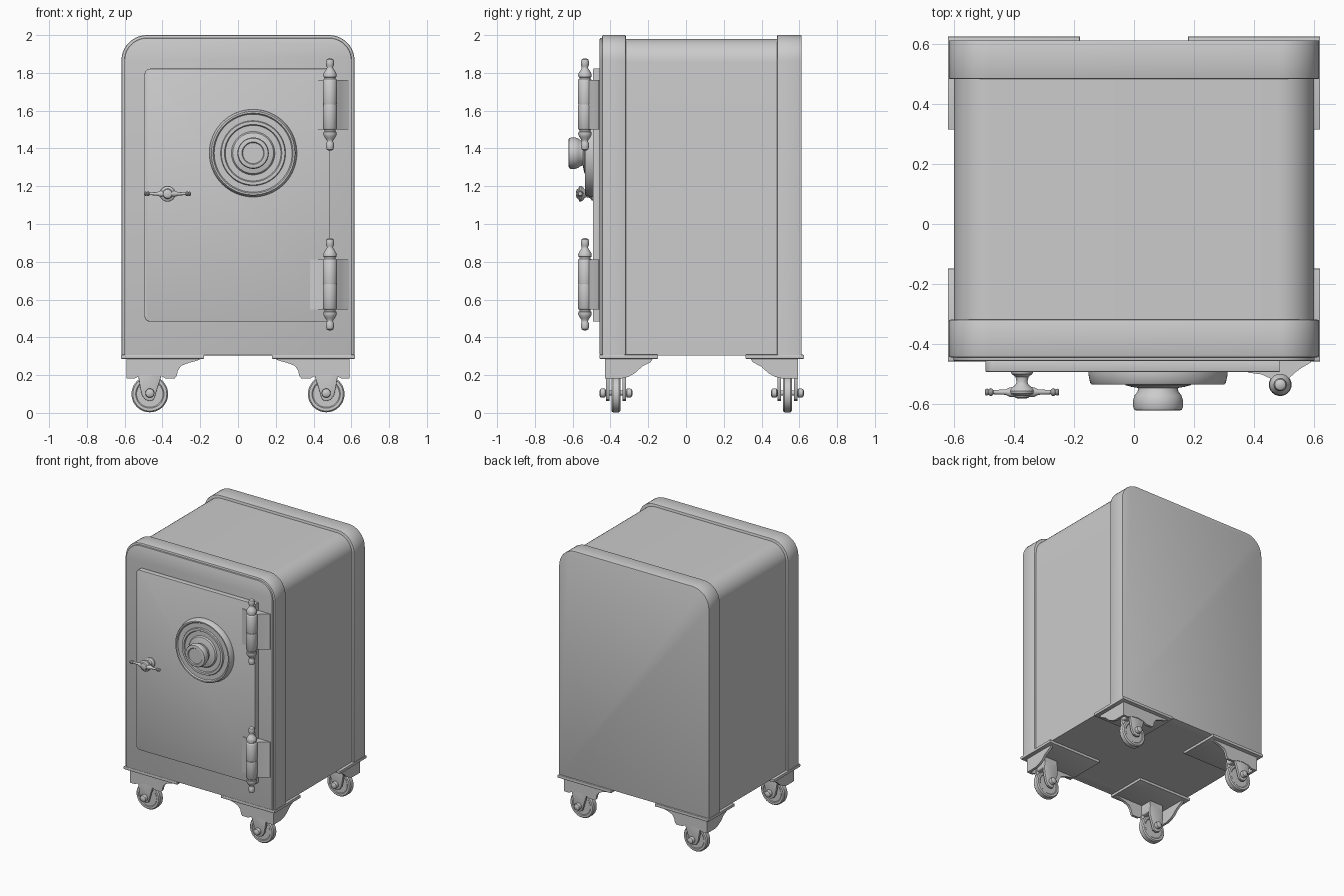
import bpy, bmesh, math
from mathutils import Vector, Matrix

old = bpy.data.objects.get("Cube")
if old:
    bpy.data.objects.remove(old, do_unlink=True)

grey = bpy.data.materials.new("plain grey")
grey.use_nodes = True
grey.diffuse_color = (0.6, 0.6, 0.6, 1)
grey.node_tree.nodes["Principled BSDF"].inputs["Base Color"].default_value = (0.6, 0.6, 0.6, 1)


def finish(name, bm, angle=35):
    bmesh.ops.recalc_face_normals(bm, faces=bm.faces[:])
    mesh = bpy.data.meshes.new(name)
    bm.to_mesh(mesh)
    bm.free()
    ob = bpy.data.objects.new(name, mesh)
    bpy.context.collection.objects.link(ob)
    mesh.materials.append(grey)
    bpy.ops.object.select_all(action='DESELECT')
    ob.select_set(True)
    bpy.context.view_layer.objects.active = ob
    bpy.ops.object.shade_smooth_by_angle(angle=math.radians(angle))
    return ob


def prism(name, pts, axis, a, b, bevel=0.0, segments=2):
    """Extrude a flat outline along an axis; outline is (x,z), (y,z) or (x,y)."""
    place = {'Y': lambda p, t: (p[0], t, p[1]),
             'X': lambda p, t: (t, p[0], p[1]),
             'Z': lambda p, t: (p[0], p[1], t)}[axis]
    bm = bmesh.new()
    lo = [bm.verts.new(place(p, a)) for p in pts]
    hi = [bm.verts.new(place(p, b)) for p in pts]
    caps = [bm.faces.new(lo), bm.faces.new(hi)]
    for i in range(len(pts)):
        j = (i + 1) % len(pts)
        bm.faces.new((lo[i], lo[j], hi[j], hi[i]))
    bmesh.ops.recalc_face_normals(bm, faces=bm.faces[:])
    if bevel:
        rim = [e for f in caps for e in f.edges]
        bmesh.ops.bevel(bm, geom=rim, offset=bevel, segments=segments,
                        profile=0.5, affect='EDGES')
    return finish(name, bm)


def lathe(name, profile, centre, direction, steps=48):
    """Spin (radius, distance) points about an axis through the centre."""
    bm = bmesh.new()
    rings = []
    for r, d in profile:
        rings.append([bm.verts.new((r * math.cos(k * math.tau / steps),
                                    r * math.sin(k * math.tau / steps), d)) for k in range(steps)])
    for p, q in zip(rings, rings[1:]):
        for k in range(steps):
            n = (k + 1) % steps
            bm.faces.new((p[k], p[n], q[n], q[k]))
    bm.faces.new(rings[0])
    bm.faces.new(rings[-1])
    turn = Vector((0, 0, 1)).rotation_difference(Vector(direction)).to_matrix().to_4x4()
    bm.transform(Matrix.Translation(centre) @ turn)
    return finish(name, bm)


def rounded(x0, x1, z0, z1, radii, steps=10):
    """Rectangle with radii at bottom left, bottom right, top right, top left."""
    pts = []
    corners = [(x0, z0, 1, 1), (x1, z0, -1, 1), (x1, z1, -1, -1), (x0, z1, 1, -1)]
    for n, ((x, z, sx, sz), r) in enumerate(zip(corners, radii)):
        if r == 0:
            pts.append((x, z))
            continue
        for k in range(steps + 1):
            t = math.pi + (n + k / steps) * math.pi / 2
            pts.append((x + sx * r + r * math.cos(t), z + sz * r + r * math.sin(t)))
    return pts


def arch(half, top, r):
    return rounded(-half, half, 0.305, top, (0, 0, r, r))


# Body: core between two raised bands, with a front panel
prism("cabinet_core", arch(0.6, 1.98, 0.125), 'Y', -0.36, 0.55)
prism("front_band", arch(0.617, 2.0, 0.135), 'Y', -0.445, -0.318, 0.008)
prism("back_band", arch(0.617, 2.0, 0.135), 'Y', 0.483, 0.612, 0.004)
prism("front_panel", arch(0.602, 1.985, 0.12), 'Y', -0.457, -0.43, 0.006)

# Door
prism("door", rounded(-0.495, 0.487, 0.483, 1.822, (0.03, 0, 0, 0.03)),
      'Y', -0.493, -0.45, 0.004)

# Hinges: wrapped leaves, split barrel, turned finials
half_pin = [(0.037, 0.002), (0.038, 0.006), (0.038, 0.127), (0.034, 0.133), (0.03, 0.135),
            (0.03, 0.143), (0.035, 0.146), (0.036, 0.158), (0.031, 0.17), (0.023, 0.182),
            (0.017, 0.192), (0.017, 0.199), (0.021, 0.207), (0.022, 0.224), (0.018, 0.238),
            (0.008, 0.244)]
for label, z in (("upper", 1.633), ("lower", 0.681)):
    lathe(label + "_hinge_barrel_top", half_pin, (0.487, -0.535, z), (0, 0, 1), 24)
    lathe(label + "_hinge_barrel_bottom", half_pin, (0.487, -0.535, z), (0, 0, -1), 24)
    lathe(label + "_hinge_pin", [(0.034, -0.01), (0.034, 0.01)], (0.487, -0.535, z), (0, 0, 1), 24)
    frame_leaf = [(0.487, -0.445), (0.588, -0.445), (0.588, -0.462), (0.565, -0.475),
                  (0.54, -0.492), (0.515, -0.515), (0.487, -0.53)]
    prism(label + "_hinge_frame_leaf", frame_leaf, 'Z', z - 0.133, z + 0.13)
    door_leaf = [(0.487, -0.48), (0.38, -0.48), (0.38, -0.495), (0.425, -0.501),
                 (0.455, -0.515), (0.487, -0.53)]
    prism(label + "_hinge_door_leaf", door_leaf, 'Z', z - 0.133, z + 0.13)

# Combination dial with stepped rings and a waisted knob
dial = [(0.232, 0), (0.232, 0.01), (0.226, 0.038), (0.221, 0.044), (0.212, 0.044), (0.206, 0.035),
        (0.172, 0.035), (0.168, 0.044), (0.152, 0.044), (0.147, 0.036), (0.115, 0.036),
        (0.108, 0.046), (0.09, 0.051), (0.066, 0.055), (0.068, 0.067), (0.078, 0.08),
        (0.083, 0.095), (0.083, 0.118), (0.079, 0.128), (0.073, 0.13), (0.059, 0.13),
        (0.055, 0.124)]
lathe("combination_dial", dial, (0.08, -0.491, 1.375), (0, -1, 0), 64)

# Door handle: flared stem, round hub, cross bar with ball ends
hx, hz = -0.373, 1.16
stem = [(0.037, 0), (0.035, 0.008), (0.022, 0.018), (0.018, 0.035), (0.022, 0.045), (0.036, 0.055),
        (0.042, 0.065), (0.04, 0.074), (0.027, 0.08), (0.023, 0.087), (0.012, 0.091)]
lathe("handle_hub", stem, (hx, -0.491, hz), (0, -1, 0), 32)
bar = [(0.018, 0), (0.016, 0.04), (0.009, 0.055), (0.007, 0.095), (0.012, 0.1), (0.013, 0.106),
       (0.009, 0.112), (0.012, 0.117), (0.01, 0.122), (0.004, 0.124)]
for side, s in (("left", 1), ("right", -1)):
    lathe(side + "_handle_bar", bar, (hx, -0.56, hz), (s, 0, 0), 16)

# Feet: corner plate, two scalloped brackets, fork and caster wheel.
# Outlines run inward from the outer corner as (distance, height).
CENTRE_Y, EDGE_X, EDGE_Y = 0.083, 0.62, 0.541
x_scallop = [(0.03, 0.29), (0.03, 0.183), (0.075, 0.183), (0.1, 0.197), (0.155, 0.205),
             (0.21, 0.197), (0.235, 0.183), (0.285, 0.183), (0.295, 0.195), (0.302, 0.225),
             (0.32, 0.25), (0.36, 0.265), (0.405, 0.277), (0.43, 0.29)]
y_scallop = [(0.03, 0.29), (0.03, 0.183), (0.12, 0.183), (0.155, 0.192), (0.19, 0.212),
             (0.225, 0.245), (0.27, 0.268), (0.285, 0.29)]
fork_outline = [(-0.055, 0.25), (0.055, 0.25), (0.06, 0.19), (0.05, 0.13), (0.042, 0.095),
                (0.025, 0.07), (0, 0.062), (-0.022, 0.07), (-0.03, 0.095), (-0.04, 0.13),
                (-0.06, 0.19)]
wheel = [(0.02, -0.02), (0.07, -0.02), (0.075, -0.024), (0.09, -0.024), (0.097, -0.016),
         (0.097, 0.016), (0.09, 0.024), (0.075, 0.024), (0.07, 0.02), (0.02, 0.02)]
axle = [(0.01, -0.088), (0.022, -0.082), (0.024, -0.073), (0.024, -0.058), (0.013, -0.052),
        (0.013, 0.052), (0.024, 0.058), (0.024, 0.073), (0.022, 0.082), (0.01, 0.088)]
for end, sy in (("front", -1), ("back", 1)):
    for side, sx in (("left", 1), ("right", -1)):
        def px(d):
            return sx * (EDGE_X - d)

        def py(d):
            return CENTRE_Y + sy * (EDGE_Y - d)
        tag = end + "_" + side + "_"
        prism(tag + "foot_plate", [(px(0), py(0)), (px(0.44), py(0)), (px(0.44), py(0.31)),
                                   (px(0), py(0.31))], 'Z', 0.286, 0.308, 0.004)
        prism(tag + "cross_bracket", [(px(d), z) for d, z in x_scallop], 'Y', py(0.03), py(0.048))
        prism(tag + "side_bracket", [(py(d), z) for d, z in y_scallop], 'X', px(0.03), px(0.048))
        wx, wy = px(0.153), py(0.087)
        for a, b in ((-0.053, -0.034), (0.034, 0.053)):
            prism(tag + "fork", [(wx + sx * u, z) for u, z in fork_outline], 'Y', wy + a, wy + b, 0.003)
        prism(tag + "fork_crown", rounded(wx - 0.055, wx + 0.055, 0.207, 0.29, (0.01,) * 4, 3),
              'Y', wy - 0.05, wy + 0.05)
        lathe(tag + "wheel", wheel, (wx, wy, 0.1), (0, 1, 0), 40)
        lathe(tag + "axle", axle, (wx, wy, 0.105), (0, 1, 0), 20)
